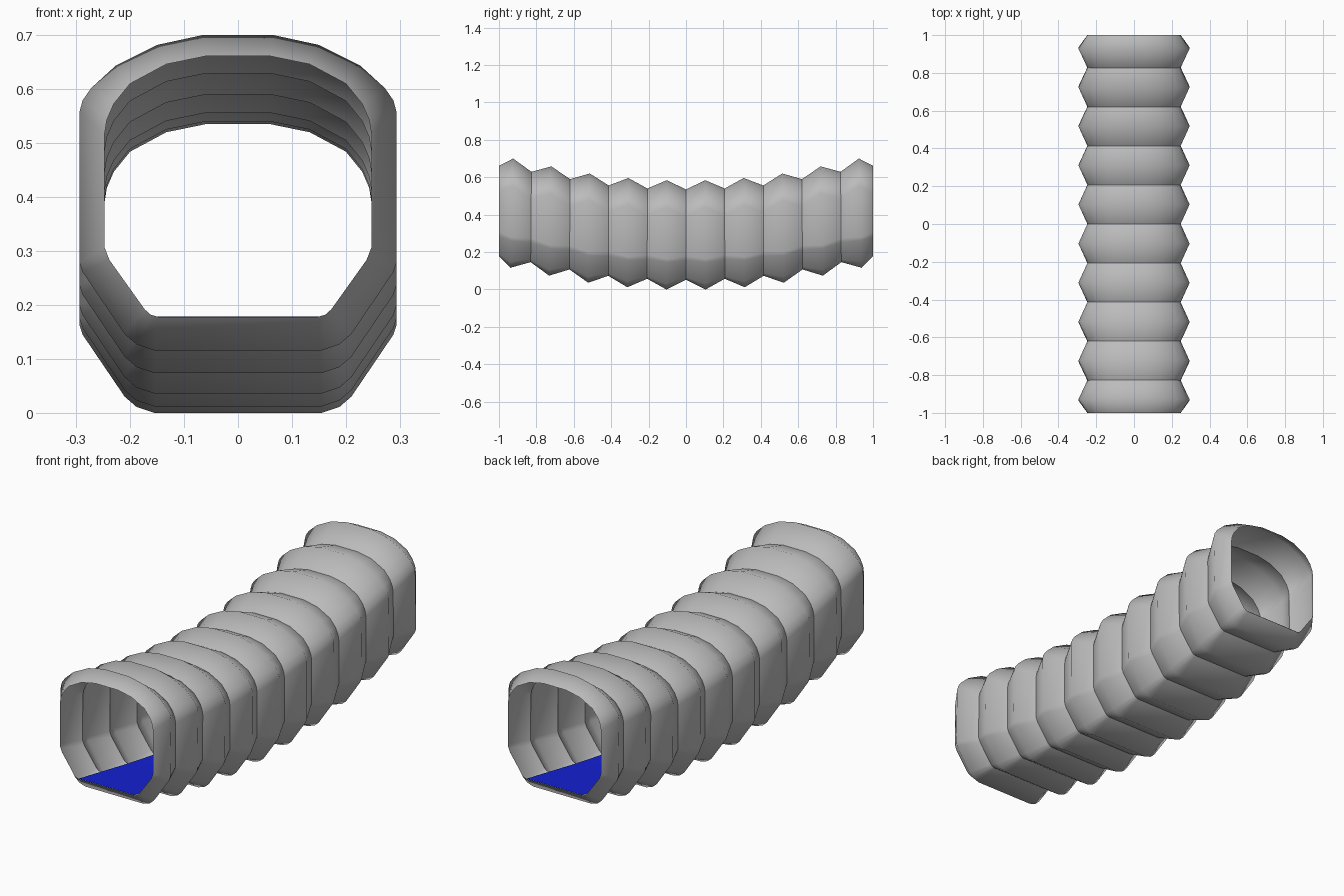
import bpy
import bmesh
import math

cube = bpy.data.objects.get("Cube")
if cube:
    bpy.data.objects.remove(cube, do_unlink=True)


def make_material(name, rgb):
    mat = bpy.data.materials.new(name)
    mat.use_nodes = True
    mat.diffuse_color = (*rgb, 1)
    mat.node_tree.nodes["Principled BSDF"].inputs["Base Color"].default_value = (*rgb, 1)
    return mat


def make_strip(name, rows, mat, closed, crease_step=0):
    """Bridge rows of points into an open sheet or tube; crease every nth row."""
    bm = bmesh.new()
    loops = [[bm.verts.new(p) for p in row] for row in rows]
    for a, b in zip(loops, loops[1:]):
        n = len(a)
        for i in range(n if closed else n - 1):
            j = (i + 1) % n
            bm.faces.new((a[i], a[j], b[j], b[i]))
    if crease_step:
        for loop in loops[::crease_step]:
            for a, b in zip(loop, loop[1:] + loop[:1]):
                bm.edges.get((a, b)).smooth = False
    mesh = bpy.data.meshes.new(name)
    bm.to_mesh(mesh)
    bm.free()
    obj = bpy.data.objects.new(name, mesh)
    bpy.context.collection.objects.link(obj)
    mesh.materials.append(mat)
    bpy.ops.object.select_all(action="DESELECT")
    obj.select_set(True)
    bpy.context.view_layer.objects.active = obj
    bpy.ops.object.shade_smooth_by_angle(angle=math.radians(70), keep_sharp_edges=True)
    return obj


grey = make_material("bellows_grey", (0.5, 0.5, 0.5))
blue = make_material("floor_blue", (0.008, 0.018, 0.8))

# Half cross-sections (x, height), bottom to top
CREST = [(0.155, 0), (0.188, 0.011), (0.21, 0.03), (0.288, 0.145), (0.294, 0.163),
         (0.294, 0.441), (0.288, 0.463), (0.272, 0.486), (0.227, 0.527),
         (0.149, 0.566), (0.066, 0.584)]
VALLEY = [(0.148, 0), (0.162, 0.004), (0.173, 0.014), (0.238, 0.105), (0.247, 0.128),
          (0.247, 0.34), (0.243, 0.365), (0.23, 0.395), (0.20, 0.432),
          (0.133, 0.468), (0.06, 0.483)]

# Distance along the tube and bottom height, from the middle outward
CREST_PATH = [(0.104, 0.0), (0.311, 0.012), (0.519, 0.036), (0.726, 0.074), (0.932, 0.116)]
VALLEY_PATH = [(0.0, 0.052), (0.207, 0.057), (0.414, 0.073), (0.621, 0.107),
               (0.828, 0.146), (1.0, 0.178)]


def ring(profile, y, base, lean):
    """Mirror a half section and lean its top towards the middle."""
    half = [(x, y * (1 - lean * (z - 0.29)), base + z) for x, z in profile]
    return half + [(-x, yy, z) for x, yy, z in reversed(half)]


# Bellows tube: alternating valleys and crests, mirrored front to back
stations = [(y, z, VALLEY, 0.01 if y < 1 else 0) for y, z in VALLEY_PATH]
stations += [(y, z, CREST, 0.028) for y, z in CREST_PATH]
stations += [(-y, z, p, lean) for y, z, p, lean in stations if y > 0]
stations.sort(key=lambda s: s[0])
rings = [ring(p, y, z, lean) for y, z, p, lean in stations]
make_strip("bellows_tube", [r[::-1] for r in rings], grey, True, crease_step=2)

# Walkway floor: a sagging sheet resting on the valley bottoms
floor_path = sorted([(-y, z) for y, z in VALLEY_PATH if y > 0] + VALLEY_PATH)
make_strip("walkway_floor",
           [[(-0.148, y, z + 0.001), (0.148, y, z + 0.001)] for y, z in floor_path],
           blue, False)
